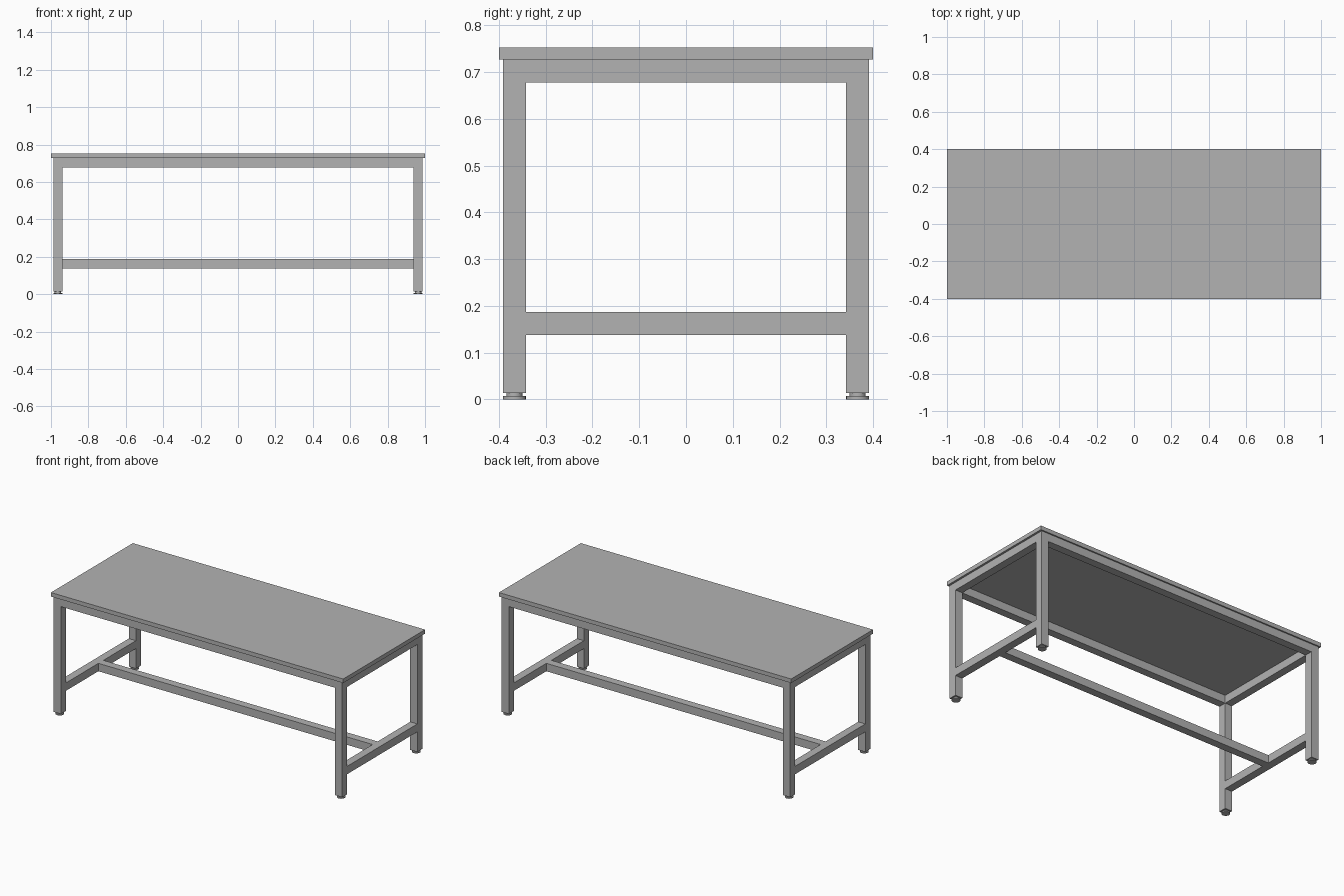
import bpy
import math

if "Cube" in bpy.data.objects:
    bpy.data.objects.remove(bpy.data.objects["Cube"], do_unlink=True)

# Single painted-metal grey
grey = bpy.data.materials.new("plain_grey")
grey.use_nodes = True
colour = (0.45, 0.45, 0.45, 1)
grey.diffuse_color = colour
grey.node_tree.nodes["Principled BSDF"].inputs["Base Color"].default_value = colour

BAR = 0.049                    # square tube width
LEG_X, LEG_Y = 0.963, 0.367    # leg centres
LEG_BASE, TOP_BASE, TOP = 0.014, 0.727, 0.752
INNER_X, INNER_Y = LEG_X - BAR / 2, LEG_Y - BAR / 2
APRON_Z = TOP_BASE - BAR / 2
STRETCHER_Z = 0.1625


def box(name, centre, size):
    bpy.ops.mesh.primitive_cube_add(size=1, location=centre)
    ob = bpy.context.object
    ob.name = name
    ob.scale = size
    bpy.ops.object.transform_apply(location=False, rotation=False, scale=True)
    ob.data.materials.append(grey)
    return ob


def disc(name, x, y, radius, low, high):
    bpy.ops.mesh.primitive_cylinder_add(
        vertices=24, radius=radius, depth=high - low, location=(x, y, (low + high) / 2))
    ob = bpy.context.object
    ob.name = name
    ob.data.materials.append(grey)
    bpy.ops.object.shade_smooth_by_angle(angle=math.radians(30))


# Table top
box("table_top", (0, 0, (TOP_BASE + TOP) / 2), (2, 0.8, TOP - TOP_BASE))

# Legs with levelling feet
for sx, side in ((1, "left"), (-1, "right")):
    for sy, end in ((-1, "front"), (1, "back")):
        x, y = sx * LEG_X, sy * LEG_Y
        tag = f"{end}_{side}"
        box(f"{tag}_leg", (x, y, (LEG_BASE + TOP_BASE) / 2), (BAR, BAR, TOP_BASE - LEG_BASE))
        disc(f"{tag}_foot_pad", x, y, BAR / 2, 0, 0.007)
        disc(f"{tag}_foot_neck", x, y, 0.017, 0.007, LEG_BASE)

# End rails: upper apron and lower stretcher on each side
for sx, side in ((1, "left"), (-1, "right")):
    for part, z in (("apron", APRON_Z), ("stretcher", STRETCHER_Z)):
        box(f"{side}_{part}", (sx * LEG_X, 0, z), (BAR, 2 * INNER_Y, BAR))

# Long rails: front and back aprons, central stretcher
for name, y, z in (("front_apron", -LEG_Y, APRON_Z), ("back_apron", LEG_Y, APRON_Z),
                   ("centre_stretcher", 0, STRETCHER_Z)):
    box(name, (0, y, z), (2 * INNER_X, BAR, BAR))
